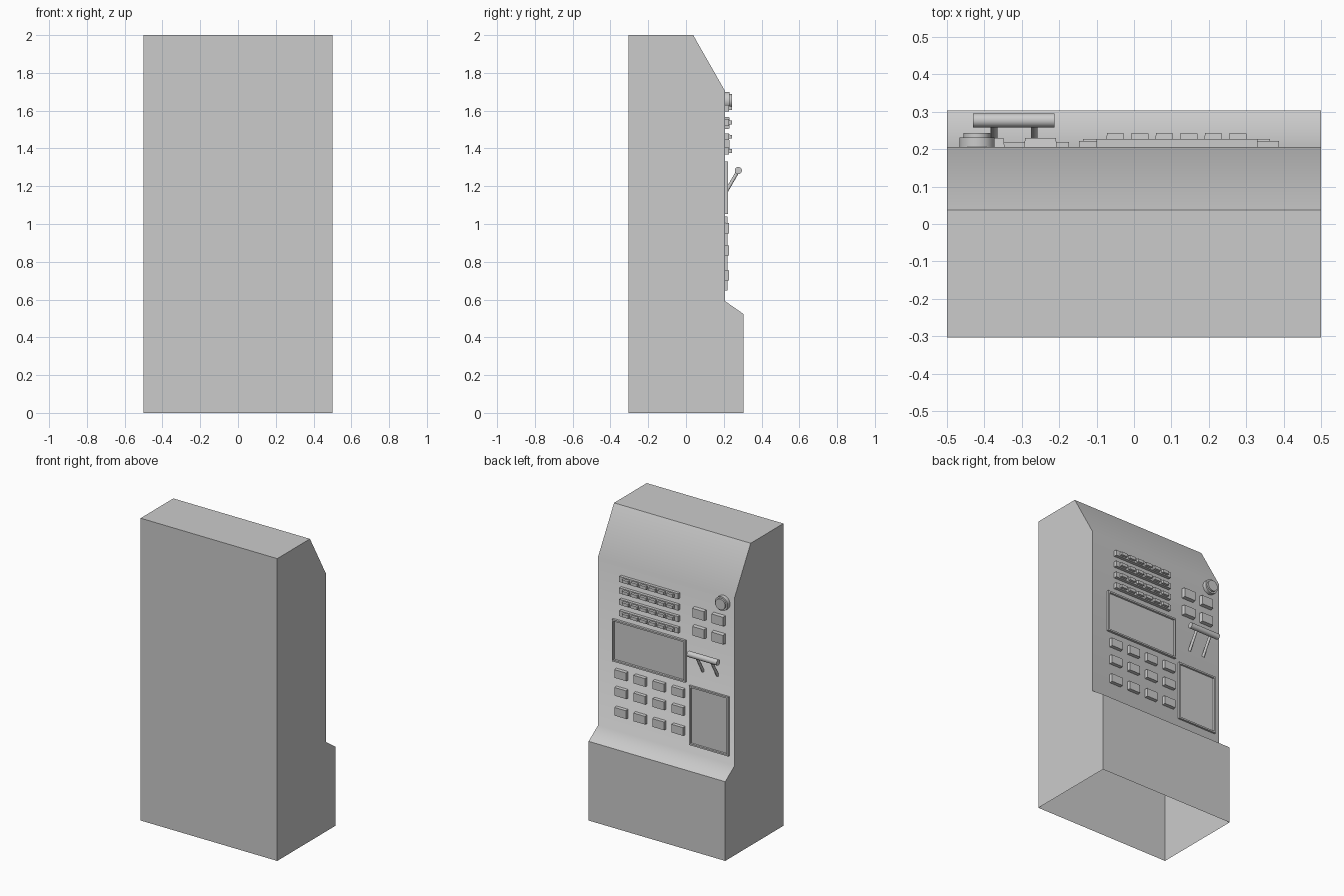
import bpy, bmesh, math
from mathutils import Vector

if "Cube" in bpy.data.objects:
    bpy.data.objects.remove(bpy.data.objects["Cube"])

PANEL = 0.206  # y of the control panel surface


def finish(name, bm):
    bmesh.ops.recalc_face_normals(bm, faces=bm.faces[:])
    me = bpy.data.meshes.new(name)
    bm.to_mesh(me)
    bm.free()
    ob = bpy.data.objects.new(name, me)
    bpy.context.collection.objects.link(ob)
    return ob


def add_block(bm, x, z, w, h, y0, y1, taper=0.0):
    """Box standing on the panel, its outer face shrunk by taper."""
    rings = []
    for y, t in ((y0, 0), (y1, taper)):
        rings.append([bm.verts.new((x + sx * (w / 2 - t), y, z + sz * (h / 2 - t)))
                      for sx, sz in ((-1, -1), (1, -1), (1, 1), (-1, 1))])
    a, b = rings
    bm.faces.new(a)
    outer = bm.faces.new(b)
    for i in range(4):
        j = (i + 1) % 4
        bm.faces.new((a[i], a[j], b[j], b[i]))
    return outer


def framed_panel(name, x0, x1, z0, z1, y1, rim, depth):
    bm = bmesh.new()
    f = add_block(bm, (x0 + x1) / 2, (z0 + z1) / 2, x1 - x0, z1 - z0, PANEL, y1)
    bmesh.ops.recalc_face_normals(bm, faces=bm.faces[:])
    bmesh.ops.inset_region(bm, faces=[f], thickness=rim)
    bmesh.ops.inset_region(bm, faces=[f], thickness=0.003, depth=-depth)
    return finish(name, bm)


def rod(name, a, b, r, sides=24):
    a, b = Vector(a), Vector(b)
    d = b - a
    bpy.ops.mesh.primitive_cylinder_add(vertices=sides, radius=r, depth=d.length,
                                        location=(a + b) / 2,
                                        rotation=d.to_track_quat('Z', 'Y').to_euler())
    ob = bpy.context.object
    ob.name = name
    bpy.ops.object.shade_smooth_by_angle(angle=math.radians(35))
    return ob


# Cabinet: side profile extruded across x, open underneath
profile = [(-0.304, 0), (0.304, 0), (0.304, 0.524), (PANEL, 0.592),
           (PANEL, 1.705), (0.038, 2), (-0.304, 2)]
bm = bmesh.new()
side = bm.faces.new([bm.verts.new((-0.5, y, z)) for y, z in profile])
ext = bmesh.ops.extrude_face_region(bm, geom=[side], use_keep_orig=True)
bmesh.ops.translate(bm, vec=(1, 0, 0),
                    verts=[v for v in ext['geom'] if isinstance(v, bmesh.types.BMVert)])
bmesh.ops.recalc_face_normals(bm, faces=bm.faces[:])
bmesh.ops.delete(bm, geom=[f for f in bm.faces if f.normal.z < -0.9], context='FACES')
for f in bm.faces:
    f.smooth = True
for e in bm.edges:  # only the two long edges of the control panel are soft
    e.smooth = all(abs(v.co.y - PANEL) < 1e-4 for v in e.verts) \
        and abs(e.verts[0].co.x - e.verts[1].co.x) > 0.5
finish("cabinet", bm)

# Label strips, each with a row of six small buttons
for r in range(4):
    z = 1.613 - r * 0.0755
    bm = bmesh.new()
    add_block(bm, 0.115, z, 0.43, 0.036, PANEL, 0.227)
    finish(f"button_strip_{r + 1}", bm)
    bm = bmesh.new()
    for c in range(6):
        add_block(bm, -0.05 + c * 0.0655, z, 0.047, 0.022, 0.225, 0.243, 0.001)
    finish(f"small_buttons_{r + 1}", bm)

# Display and lower slot plate
framed_panel("display", -0.147, 0.388, 1.053, 1.33, 0.222, 0.015, 0.01)
framed_panel("slot_plate", -0.462, -0.174, 0.648, 1.04, 0.219, 0.015, 0.009)

# Keypad
bm = bmesh.new()
for z in (0.978, 0.86, 0.728):
    for c in range(4):
        add_block(bm, 0.322 - c * 0.139, z, 0.086, 0.058, PANEL, 0.227, 0.002)
finish("keypad", bm)

# Four square buttons at upper corner
bm = bmesh.new()
for z in (1.535, 1.415):
    for x in (-0.25, -0.39):
        add_block(bm, x, z, 0.088, 0.066, PANEL, 0.23, 0.003)
finish("square_buttons", bm)

# Round knob
rod("knob_base", (-0.42, PANEL - 0.004, 1.652), (-0.42, 0.231, 1.652), 0.047, 32)
rod("knob_cap", (-0.42, 0.225, 1.652), (-0.42, 0.243, 1.652), 0.036, 32)

# Pull lever: bar on two slanted posts
rod("lever_bar", (-0.43, 0.277, 1.283), (-0.212, 0.277, 1.283), 0.019, 24)
for i, x in enumerate((-0.374, -0.267)):
    rod(f"lever_post_{i + 1}", (x, 0.203, 1.155), (x, 0.277, 1.283), 0.009, 16)
